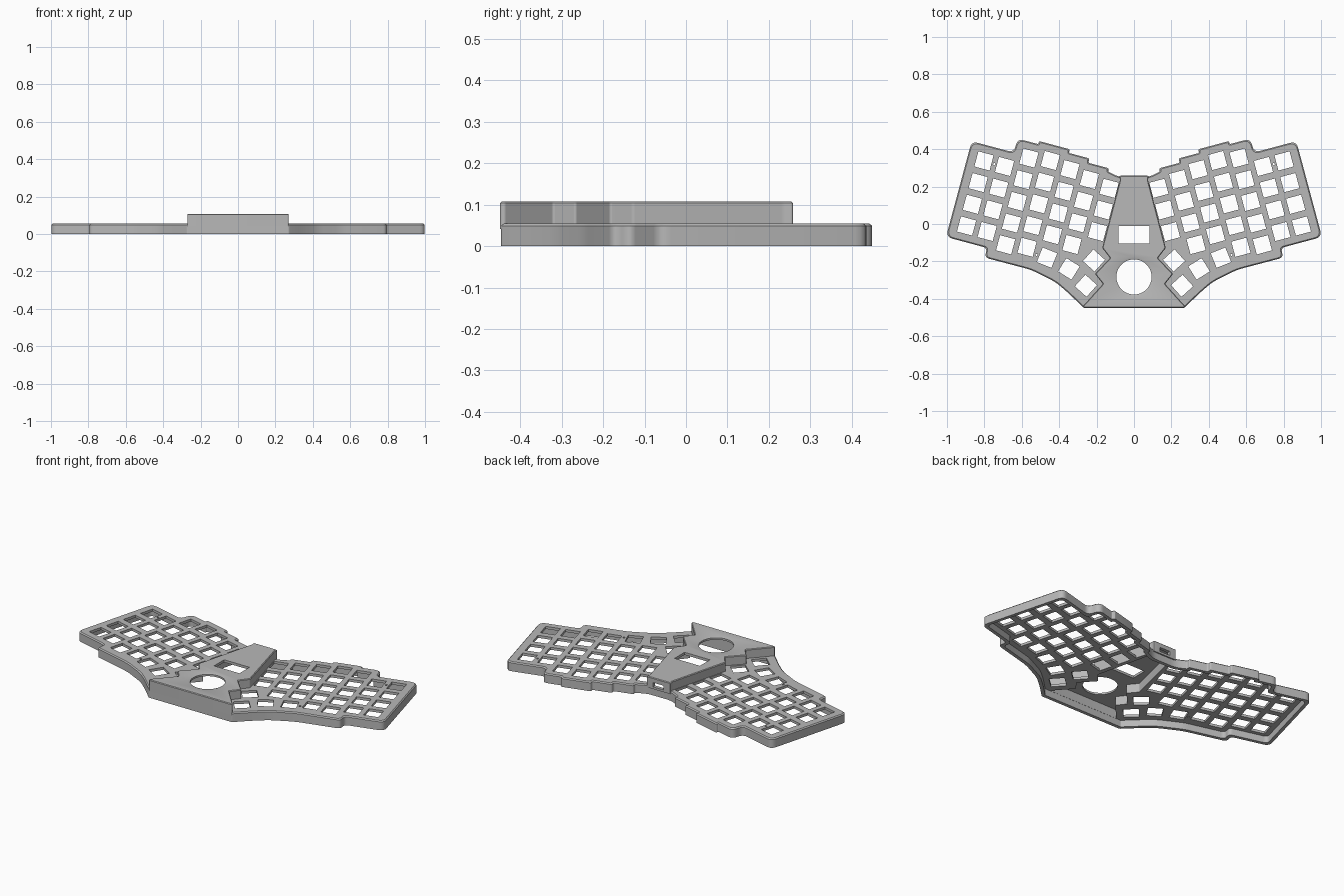
import bpy, bmesh, math
from mathutils import Vector, Matrix
from mathutils.geometry import tessellate_polygon

cube = bpy.data.objects.get("Cube")
if cube:
    bpy.data.objects.remove(cube, do_unlink=True)

TILT = math.radians(15)
PLATE_TOP, HOUSING_TOP = 0.055, 0.108
SKIN, WALL, MARGIN = 0.015, 0.02, 0.085
PITCH_U, PITCH_V, KEY = 0.114, 0.12, 0.084

grey = bpy.data.materials.new("light_grey_plastic")
grey.use_nodes = True
colour = (0.48, 0.48, 0.48, 1)
grey.diffuse_color = colour
grey.node_tree.nodes["Principled BSDF"].inputs["Base Color"].default_value = colour


def tilted(u, v):
    """Point in the tilted frame of the left key field."""
    return Matrix.Rotation(TILT, 2) @ Vector((u, v))


def mirrored(points):
    """Close a half outline across x = 0, counter-clockwise."""
    half = [Vector(p) for p in points]
    full = half + [Vector((-p.x, p.y)) for p in reversed(half)]
    return full[::-1]


def offset(poly, dist):
    """Move every side of the polygon inwards."""
    out = []
    for i, p in enumerate(poly):
        a = (p - poly[i - 1]).normalized()
        b = (poly[(i + 1) % len(poly)] - p).normalized()
        n, m = Vector((-a.y, a.x)), Vector((-b.y, b.x))
        out.append(p + (n + m) * dist / (1 + n.dot(m)))
    return out


def rounded(poly, radius, steps=5):
    out = []
    for i, p in enumerate(poly):
        a, b = poly[i - 1] - p, poly[(i + 1) % len(poly)] - p
        r = min(radius, 0.45 * a.length, 0.45 * b.length)
        a, b = p + a.normalized() * r, p + b.normalized() * r
        for k in range(steps + 1):
            t = k / steps
            out.append(a * (1 - t) ** 2 + p * 2 * t * (1 - t) + b * t * t)
    return out


def rectangle(cx, cy, w, h, angle=0):
    rot = Matrix.Rotation(angle, 2)
    corners = ((-1, -1), (1, -1), (1, 1), (-1, 1))
    return [Vector((cx, cy)) + rot @ Vector((sx * w / 2, sy * h / 2)) for sx, sy in corners]


def circle(cx, cy, r, n):
    return [Vector((cx + r * math.cos(i * math.tau / n), cy + r * math.sin(i * math.tau / n)))
            for i in range(n)]


def add_cap(bm, loops, rings, up):
    verts = [v for ring in rings for v in ring]
    for tri in tessellate_polygon([[p.to_3d() * 100 for p in loop] for loop in loops]):
        face = bm.faces.new([verts[i] for i in tri])
        face.normal_update()
        if face.normal.z * up < 0:
            face.normal_flip()


def slab(name, levels):
    """Solid through levels of (height, outer loop, list of hole loops)."""
    bm = bmesh.new()
    stack = []
    for z, outer, holes in levels:
        loops = [outer] + [hole[::-1] for hole in holes]
        rings = [[bm.verts.new((p.x, p.y, z)) for p in loop] for loop in loops]
        stack.append((loops, rings))
    for (_, lower), (_, upper) in zip(stack, stack[1:]):
        for low, high in zip(lower, upper):
            for i in range(len(low)):
                j = (i + 1) % len(low)
                bm.faces.new((low[i], low[j], high[j], high[i]))
    add_cap(bm, *stack[0], -1)
    add_cap(bm, *stack[-1], 1)
    mesh = bpy.data.meshes.new(name)
    bm.to_mesh(mesh)
    bm.free()
    mesh.materials.append(grey)
    obj = bpy.data.objects.new(name, mesh)
    bpy.context.scene.collection.objects.link(obj)
    parts.append(obj)


parts = []

# Key columns from the outer edge inwards: (top key height, key count)
columns = [(0.118, 4), (0.118, 4), (0.195, 5), (0.212, 5), (0.192, 4), (0.168, 4), (0.150, 3)]
column_u = [0.862 - PITCH_U * i for i in range(len(columns))]
top_v = [v + MARGIN for v, count in columns]

# Stepped outline: each step follows the top of its column
half = [(0.078, 0.25), tilted(column_u[5] - MARGIN, top_v[6])]
for i in (5, 4, 3):
    half.append(tilted(column_u[i] - MARGIN, top_v[i]))
    if i > 3:
        half.append(tilted(column_u[i - 1] - MARGIN, top_v[i]))
half += [tilted(column_u[3] + MARGIN, top_v[3]), tilted(column_u[3] + MARGIN, top_v[2]),
         tilted(column_u[2] + MARGIN, top_v[2]), tilted(column_u[2] + MARGIN, top_v[1]),
         tilted(0.953, top_v[0]), tilted(0.953, -0.327),
         tilted(0.725, -0.327), tilted(0.725, -0.38),
         (0.55, -0.245), (0.42, -0.31), (0.35, -0.37), (0.272, -0.446), (0.26, -0.446)]
outline = mirrored(half)
case_outer = rounded(outline, 0.035)
case_inner = rounded(offset(outline, WALL), 0.025)

# Central housing, notched around the inner thumb keys; starts at the cable port
housing = mirrored([
    (0.04, 0.258), (0.078, 0.258), (0.075, 0.235), (0.17, -0.128), (0.128, -0.182),
    (0.209, -0.267), (0.166, -0.32), (0.272, -0.438), (0.268, -0.449)])
inside = mirrored([
    (0.04, 0.238), (0.058, 0.238), (0.145, -0.128), (0.1, -0.182),
    (0.178, -0.267), (0.138, -0.32), (0.232, -0.425)])
housing_outer = rounded(housing, 0.006)
housing_inner = rounded(inside, 0.004)

# Key openings: the column grid plus the fanned thumb keys
keys = [(*tilted(u, v - PITCH_V * row), TILT)
        for u, (v, count) in zip(column_u, columns) for row in range(count)]
keys += [(x, y, math.radians(a)) for x, y, a in
         ((0.465, -0.18, 22), (0.348, -0.24, 32), (0.257, -0.33, 42), (0.214, -0.195, 42))]
openings = [housing_inner]
for side in (1, -1):
    openings += [rectangle(side * x, y, KEY, KEY, side * a) for x, y, a in keys]
    # Small screw holes
    openings += [circle(side * x, y, 0.006, 12) for x, y in ((0.747, 0.32), (0.521, -0.165))]

# Outer wall and key plate with a chamfered rim
underside = PLATE_TOP - SKIN
slab("outer_wall", [(0, case_outer, [case_inner]), (underside, case_outer, [case_inner])])
rim = 0.006
slab("key_plate", [(underside, case_outer, openings),
                   (PLATE_TOP - rim, case_outer, openings),
                   (PLATE_TOP, rounded(offset(outline, rim), 0.035), openings)])

# Housing walls, open at the back for the cable port
roof = HOUSING_TOP - SKIN
port_top = 0.08
port_wall = housing_outer + housing_inner[::-1]
slab("housing_foot", [(z, housing_outer, [housing_inner]) for z in (underside + 0.002, PLATE_TOP)])
slab("housing_wall", [(z, port_wall, []) for z in (PLATE_TOP, port_top)])
slab("housing_upper_wall", [(z, housing_outer, [housing_inner]) for z in (port_top, roof)])

# Housing roof with display window and bevelled trackball opening
window = rectangle(0, -0.058, 0.166, 0.094)
ball, ball_rim = circle(0, -0.283, 0.094, 64), circle(0, -0.283, 0.106, 64)
edge = 0.004
slab("housing_roof", [
    (roof, housing_outer, [window, ball]),
    (HOUSING_TOP - edge, housing_outer, [window, ball]),
    (HOUSING_TOP, rounded(offset(housing, edge), 0.006), [window, ball_rim])])

# Smooth the rounded corners, keep the edges sharp
bpy.ops.object.select_all(action="DESELECT")
for part in parts:
    part.select_set(True)
bpy.context.view_layer.objects.active = parts[0]
bpy.ops.object.shade_smooth_by_angle(angle=math.radians(30))
